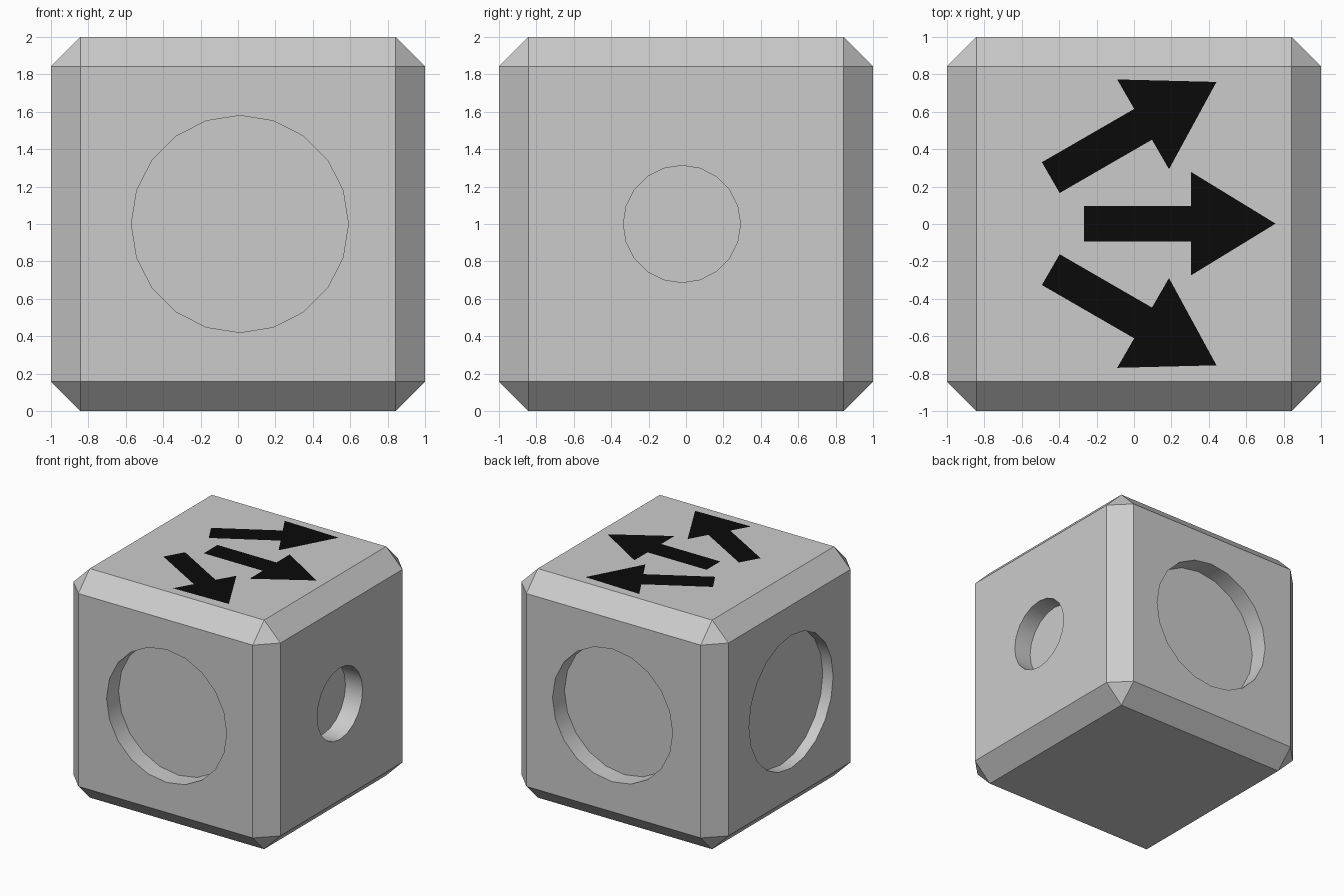
import bpy, bmesh
from math import pi, radians
from mathutils import Matrix, Vector

if "Cube" in bpy.data.objects:
    bpy.data.objects.remove(bpy.data.objects["Cube"])

# Chamfered cube body
bm = bmesh.new()
bmesh.ops.create_cube(bm, size=2, matrix=Matrix.Translation((0, 0, 1)))
bmesh.ops.bevel(bm, geom=bm.edges[:], offset=0.158, offset_type='OFFSET',
                segments=1, profile=0.5, affect='EDGES')
mesh = bpy.data.meshes.new("cube_body")
bm.to_mesh(mesh)
bm.free()
body = bpy.data.objects.new("cube_body", mesh)
bpy.context.collection.objects.link(body)


def recess(name, axis, sign, offset, radius, depth):
    """Cut a round 20-sided pocket into one side face."""
    length = depth + 0.2
    out = sign * (1 - depth + length / 2)
    if axis == 'X':
        loc, rot = (out, offset, 1.0), (0, pi / 2, 0)
    else:
        loc, rot = (offset, out, 1.0), (pi / 2, 0, 0)
    bpy.ops.mesh.primitive_cylinder_add(vertices=20, radius=radius, depth=length,
                                        location=loc, rotation=rot)
    cutter = bpy.context.object
    cutter.name = name
    cutter.hide_render = True
    bpy.context.view_layer.objects.active = body
    mod = body.modifiers.new(name, 'BOOLEAN')
    mod.operation = 'DIFFERENCE'
    mod.solver = 'EXACT'
    mod.object = cutter
    bpy.ops.object.modifier_apply(modifier=name)
    bpy.data.objects.remove(cutter)


# Round pockets: three large, one small on the right
recess("front_pocket", 'Y', -1, 0.01, 0.58, 0.165)
recess("back_pocket", 'Y', 1, 0.01, 0.58, 0.165)
recess("left_pocket", 'X', -1, -0.022, 0.58, 0.10)
recess("right_pocket", 'X', 1, -0.022, 0.313, 0.165)

bpy.ops.object.select_all(action='DESELECT')
body.select_set(True)
bpy.context.view_layer.objects.active = body
bpy.ops.object.shade_smooth_by_angle(angle=radians(30))

# Black arrow markings on the top
black = bpy.data.materials.new("black")
black.diffuse_color = (0.003, 0.003, 0.003, 1)
black.use_nodes = True
black.node_tree.nodes["Principled BSDF"].inputs["Base Color"].default_value = black.diffuse_color
SHAFT, HEAD, NECK, LENGTH = 0.095, 0.277, 0.57, 1.023
OUTLINE = [(0, -SHAFT), (NECK, -SHAFT), (NECK, -HEAD), (LENGTH, 0),
           (NECK, HEAD), (NECK, SHAFT), (0, SHAFT)]


def arrow(name, tail, angle):
    m = Matrix.Translation((*tail, 2.001)) @ Matrix.Rotation(radians(angle), 4, 'Z')
    me = bpy.data.meshes.new(name)
    me.from_pydata([m @ Vector((x, y, 0)) for x, y in OUTLINE], [],
                   [list(range(len(OUTLINE)))])
    me.materials.append(black)
    bpy.context.collection.objects.link(bpy.data.objects.new(name, me))


arrow("arrow_middle", (-0.266, 0.002), 0)
arrow("arrow_back", (-0.445, 0.248), 30)
arrow("arrow_front", (-0.445, -0.244), -30)
